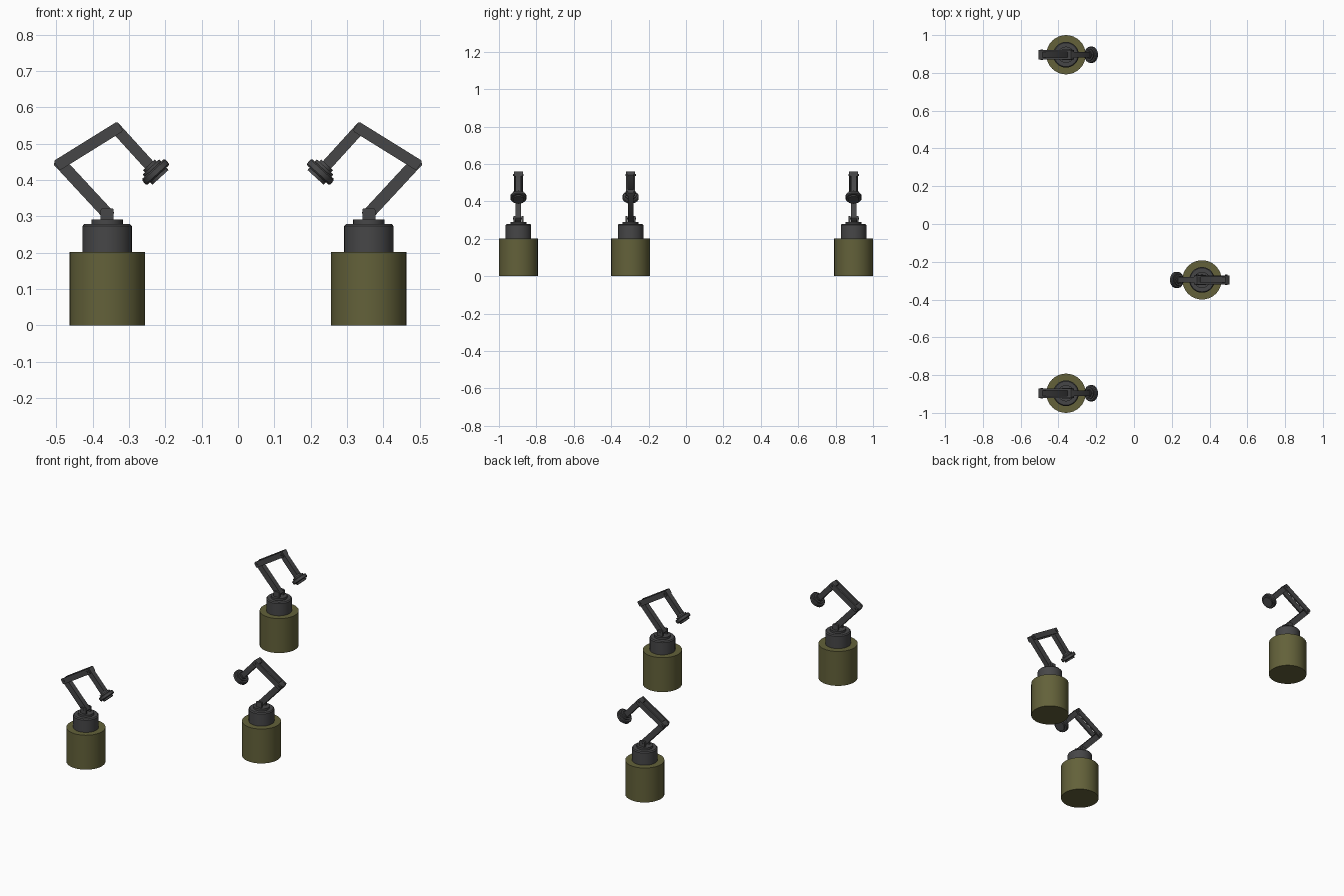
import bpy, bmesh, math
from mathutils import Vector, Matrix

if "Cube" in bpy.data.objects:
    bpy.data.objects.remove(bpy.data.objects["Cube"], do_unlink=True)


def material(name, rgb):
    m = bpy.data.materials.new(name)
    m.use_nodes = True
    m.diffuse_color = (*rgb, 1)
    m.node_tree.nodes["Principled BSDF"].inputs["Base Color"].default_value = (*rgb, 1)
    return m


OLIVE = material("olive", (0.125, 0.12, 0.042))
GREY = material("dark grey", (0.062, 0.062, 0.064))


def finish(name, bm, mat, matrix):
    bmesh.ops.recalc_face_normals(bm, faces=bm.faces)
    mesh = bpy.data.meshes.new(name)
    bm.to_mesh(mesh)
    bm.free()
    mesh.transform(matrix)
    if matrix.determinant() < 0:
        mesh.flip_normals()
    mesh.materials.append(mat)
    ob = bpy.data.objects.new(name, mesh)
    bpy.context.collection.objects.link(ob)
    bpy.ops.object.select_all(action="DESELECT")
    ob.select_set(True)
    bpy.context.view_layer.objects.active = ob
    bpy.ops.object.shade_smooth_by_angle(angle=math.radians(30))


def lathe(name, profile, mat, matrix, sides=32):
    """Turn a (radius, height) profile about z and cap both ends."""
    bm = bmesh.new()
    rings = []
    for r, z in profile:
        angles = [2 * math.pi * i / sides for i in range(sides)]
        rings.append([bm.verts.new((r * math.cos(a), r * math.sin(a), z)) for a in angles])
    for low, high in zip(rings, rings[1:]):
        for i in range(sides):
            j = (i + 1) % sides
            bm.faces.new((low[i], low[j], high[j], high[i]))
    bm.faces.new(rings[0])
    bm.faces.new(rings[-1])
    finish(name, bm, mat, matrix)


def bar(name, start, end, width, y, thick, over, place):
    """Bevelled bar in the xz plane between two pivots."""
    a, b = Vector((start[0], y, start[1])), Vector((end[0], y, end[1]))
    bm = bmesh.new()
    bmesh.ops.create_cube(bm, size=1)
    bmesh.ops.scale(bm, vec=((b - a).length + 2 * over, thick, width), verts=bm.verts)
    corners = [e for e in bm.edges if abs((e.verts[0].co - e.verts[1].co).normalized().y) > 0.9]
    bmesh.ops.bevel(bm, geom=corners, offset=0.005, segments=2, profile=0.5, affect="EDGES")
    tilt = Matrix.Rotation(-math.atan2(b.z - a.z, b.x - a.x), 4, "Y")
    finish(name, bm, GREY, place @ Matrix.Translation((a + b) / 2) @ tilt)


def robot(label, x, y, facing):
    place = Matrix.Translation((x, y, 0)) @ Matrix.Diagonal((facing, 1, 1, 1))
    shoulder, elbow, wrist, tip = (0, 0.308), (-0.128, 0.446), (0.025, 0.541), (0.115, 0.442)

    # Pedestal and turntable
    lathe(label + "_pedestal", [(0.104, 0), (0.104, 0.202)], OLIVE, place)
    lathe(label + "_turntable", [(0.068, 0.2), (0.068, 0.273), (0.063, 0.279)], GREY, place)
    lathe(label + "_collar", [(0.043, 0.277), (0.043, 0.291)], GREY, place)

    # Shoulder bracket and arm links
    for side in (-1, 1):
        bar(f"{label}_shoulder_cheek", (0, 0.288), (0, 0.322), 0.036, side * 0.021, 0.011, 0, place)
        bar(f"{label}_upper_arm_plate", elbow, wrist, 0.031, side * 0.0195, 0.009, 0.013, place)
    bar(label + "_lower_arm", shoulder, elbow, 0.033, 0, 0.029, 0.013, place)
    bar(label + "_forearm", wrist, tip, 0.030, 0, 0.029, 0.013, place)

    # Pivot pins
    for px, pz in (shoulder, elbow, wrist):
        pin = Matrix.Translation((px, 0, pz)) @ Matrix.Rotation(math.pi / 2, 4, "X")
        lathe(label + "_pivot_pin", [(0.006, -0.028), (0.006, 0.028)], GREY, place @ pin, 16)

    # Stepped tool head, turned about the forearm's axis
    axis = Vector((tip[0] - wrist[0], 0, tip[1] - wrist[1])).normalized()
    turn = Vector((0, 0, 1)).rotation_difference(axis).to_matrix().to_4x4()
    head = place @ Matrix.Translation((tip[0], 0, tip[1])) @ turn
    lathe(label + "_tool_head",
          [(0.022, 0), (0.022, 0.008), (0.031, 0.008), (0.031, 0.016), (0.039, 0.016),
           (0.043, 0.02), (0.043, 0.034), (0.039, 0.038), (0.03, 0.038), (0.03, 0.047)],
          GREY, head)


robot("rear_robot", -0.36, 0.896, 1)
robot("front_robot", -0.36, -0.896, 1)
robot("side_robot", 0.36, -0.296, -1)
